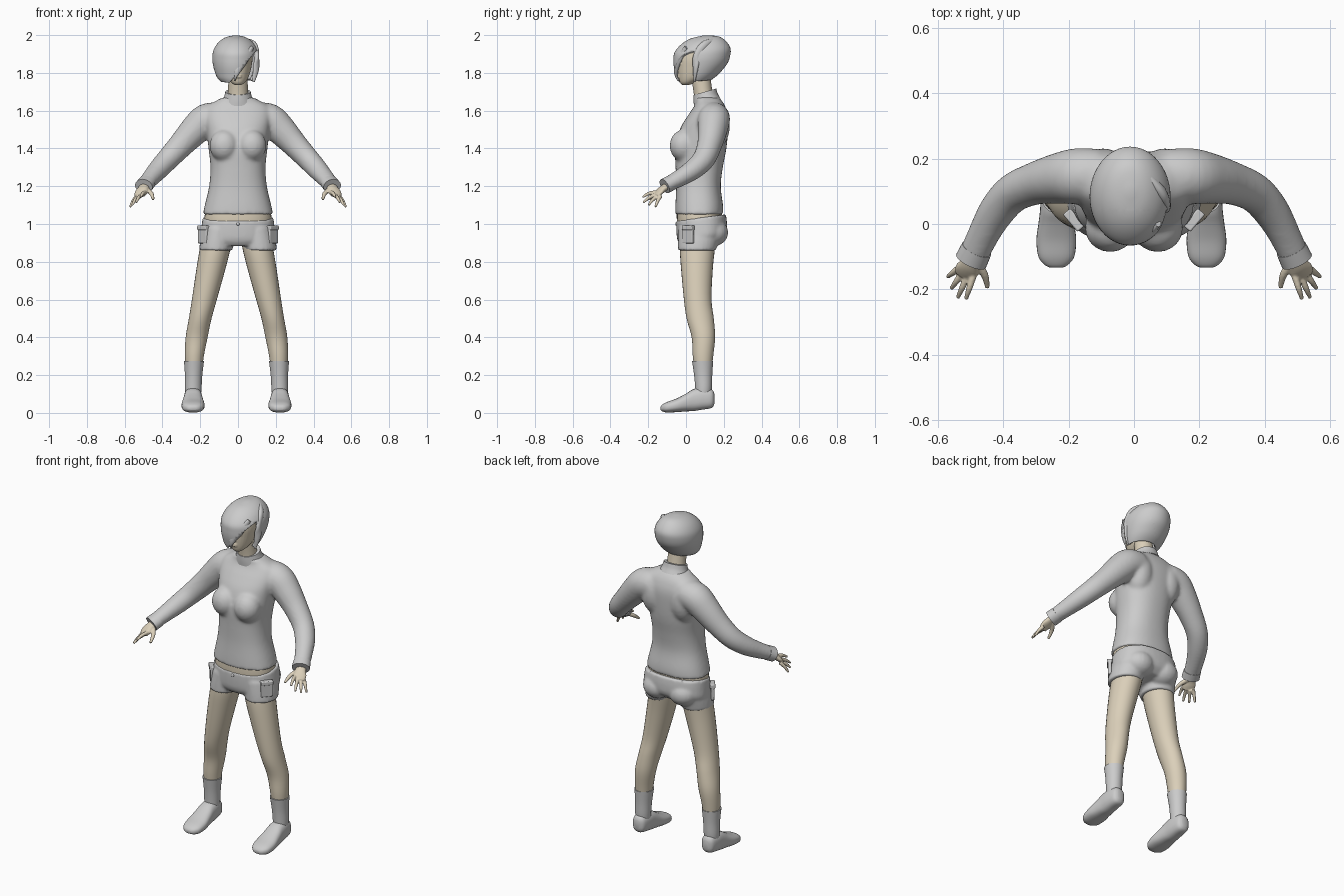
import bpy, bmesh, math
from mathutils import Vector, Matrix

cube = bpy.data.objects.get("Cube")
if cube:
    bpy.data.objects.remove(cube, do_unlink=True)


def material(name, rgb):
    m = bpy.data.materials.new(name)
    m.use_nodes = True
    m.diffuse_color = (*rgb, 1)
    m.node_tree.nodes["Principled BSDF"].inputs["Base Color"].default_value = (*rgb, 1)
    return m


GREY = material("cloth_grey", (0.6, 0.6, 0.6))
SKIN = material("skin_beige", (0.71, 0.63, 0.49))


def smooth_path(rings, steps):
    """Catmull-Rom interpolation of ring tuples."""
    out = []
    for i in range(len(rings) - 1):
        p0, p1, p2, p3 = (rings[min(max(i + k, 0), len(rings) - 1)] for k in (-1, 0, 1, 2))
        for s in range(steps):
            t = s / steps
            out.append([b + t / 2 * (c - a + t * (2 * a - 5 * b + 4 * c - d + t * (3 * (b - c) + d - a)))
                        for a, b, c, d in zip(p0, p1, p2, p3)])
    return out + [list(rings[-1])]


def loft(bm, rings, mode="z", seg=28, power=2.0, tilt=0.0, steps=4, side=1, shift=0.0):
    """Skin rings (x, y, z, half width, half depth) into a closed tube."""
    rows = smooth_path(rings, steps)
    centres = [Vector(r[:3]) for r in rows]
    loops = []
    for i, row in enumerate(rows):
        u, v = Vector((1, 0, 0)), Vector((0, 1, tilt))
        if mode == "y":
            v = Vector((0, 0, 1))
        elif mode == "path":
            t = centres[min(i + 1, len(rows) - 1)] - centres[max(i - 1, 0)]
            u = t.cross(Vector((0, 0, 1))).normalized()
            v = u.cross(t).normalized()
        loop = []
        for k in range(seg):
            a = math.tau * k / seg
            c, s = math.cos(a), math.sin(a)
            e = 2 / power
            p = (centres[i] + u * math.copysign(abs(c) ** e, c) * max(row[3], 0.002)
                 + v * math.copysign(abs(s) ** e, s) * max(row[4], 0.002))
            p.x = p.x * side + shift
            loop.append(bm.verts.new(p))
        loops.append(loop)
    for a, b in zip(loops, loops[1:]):
        for k in range(seg):
            n = (k + 1) % seg
            bm.faces.new((a[k], a[n], b[n], b[k]))
    bm.faces.new(loops[0])
    bm.faces.new(loops[-1])


def ball(bm, centre, radii):
    m = Matrix.Translation(centre) @ Matrix.Diagonal((*radii, 1))
    bmesh.ops.create_uvsphere(bm, u_segments=20, v_segments=12, radius=1, matrix=m)


def finish(name, bm, mat, voxel=None, relax=6, thick=None, bevel=None):
    if not thick:
        bmesh.ops.recalc_face_normals(bm, faces=bm.faces[:])
    me = bpy.data.meshes.new(name)
    bm.to_mesh(me)
    bm.free()
    me.materials.append(mat)
    ob = bpy.data.objects.new(name, me)
    bpy.context.collection.objects.link(ob)
    bpy.ops.object.select_all(action="DESELECT")
    ob.select_set(True)
    bpy.context.view_layer.objects.active = ob
    bpy.ops.object.shade_smooth_by_angle(angle=math.radians(50))
    if voxel:
        r = ob.modifiers.new("fuse", "REMESH")
        r.mode, r.voxel_size, r.use_smooth_shade = "VOXEL", voxel, True
        s = ob.modifiers.new("relax", "SMOOTH")
        s.factor, s.iterations = 0.5, relax
    if thick:
        s = ob.modifiers.new("thickness", "SOLIDIFY")
        s.thickness, s.offset = thick, -1
    if bevel:
        b = ob.modifiers.new("rounding", "BEVEL")
        b.width, b.segments = bevel, 3
    return ob


SIDES = (("left", 1), ("right", -1))

# Sweater: torso, bust, shoulder blades and sleeves fused together
bm = bmesh.new()
torso = [(1.05, .07, .187, .127), (1.1, .07, .176, .126), (1.2, .066, .153, .118), (1.3, .07, .146, .125),
         (1.4, .078, .156, .136), (1.5, .095, .168, .128), (1.57, .115, .18, .108), (1.62, .125, .168, .084),
         (1.65, .122, .12, .07), (1.67, .108, .082, .064)]
loft(bm, [(0, y, z, a, b) for z, y, a, b in torso], seg=40, power=2.3)
sleeve = [(.1, .15, 1.565, .08, .08), (.17, .147, 1.55, .086, .086), (.23, .14, 1.495, .078, .08),
          (.3, .125, 1.42, .066, .068), (.37, .095, 1.345, .06, .06), (.42, .04, 1.29, .056, .054),
          (.46, -.03, 1.245, .049, .046), (.495, -.105, 1.205, .046, .038)]
for _, s in SIDES:
    loft(bm, sleeve, "path", side=s)
    ball(bm, (s * .073, -.012, 1.415), (.078, .075, .085))
    ball(bm, (s * .095, .15, 1.52), (.08, .083, .13))
finish("sweater", bm, GREY, voxel=.009, relax=10)

# Standing collar
bm = bmesh.new()
loft(bm, [(0, .112, 1.645, .088, .07), (0, .104, 1.672, .074, .064), (0, .1, 1.7, .067, .06)],
     tilt=.28, seg=32)
finish("collar", bm, GREY)

# Cuffs and hands
for name, s in SIDES:
    bm = bmesh.new()
    loft(bm, [(.482, -.077, 1.219, .048, .041), (.499, -.113, 1.2, .05, .041)], "path", side=s)
    finish(name + "_cuff", bm, GREY)
    bm = bmesh.new()
    loft(bm, [(.48, -.07, 1.22, .026, .02), (.502, -.12, 1.188, .03, .018), (.512, -.142, 1.168, .037, .016),
              (.52, -.16, 1.15, .03, .011)], "path", side=s, seg=20)
    fingers = [((.493, -.16, 1.168), (.515, -.23, 1.142)), ((.51, -.158, 1.155), (.54, -.226, 1.114)),
               ((.524, -.148, 1.148), (.56, -.198, 1.1)), ((.535, -.134, 1.148), (.571, -.162, 1.09))]
    for base, tip in fingers:
        b, t = Vector(base), Vector(tip)
        m = b.lerp(t, .55) + Vector((0, 0, .007))
        loft(bm, [(*b, .011, .011), (*m, .0095, .0095), (*t, .006, .006)], "path", seg=10, side=s)
    loft(bm, [(.485, -.115, 1.185, .014, .013), (.458, -.155, 1.16, .012, .011), (.449, -.195, 1.13, .007, .007)],
         "path", seg=10, side=s)
    finish(name + "_hand", bm, SKIN, voxel=.0035, relax=3)

# Bare waist between sweater and shorts
bm = bmesh.new()
loft(bm, [(0, .075, .97, .175, .12), (0, .072, 1.03, .178, .121), (0, .07, 1.09, .168, .118)], power=2.3, seg=40)
finish("waist", bm, SKIN)

# Shorts: hips, seat and leg openings fused together
bm = bmesh.new()
loft(bm, [(0, .08, 1.034, .187, .132), (0, .083, .98, .194, .134), (0, .083, .93, .196, .128),
          (0, .075, .895, .17, .1)], power=2.3, tilt=.13, seg=40)
for _, s in SIDES:
    loft(bm, [(.1, .08, .98, .09, .12), (.111, .066, .91, .09, .108), (.117, .058, .86, .088, .1)], side=s)
    ball(bm, (s * .085, .138, .955), (.088, .086, .075))
finish("shorts", bm, GREY, voxel=.008, relax=5)

# Cargo pockets with flaps, and the front button
for name, s in SIDES:
    bm = bmesh.new()
    for z, depth, height in ((.94, .02, .085), (.98, .03, .024)):
        m = (Matrix.Translation((s * .184, .012, z)) @ Matrix.Rotation(-s * .7, 4, "Z")
             @ Matrix.Diagonal((depth, .07, height, 1)))
        bmesh.ops.create_cube(bm, size=1, matrix=m)
    finish(name + "_pocket", bm, GREY, bevel=.005)
bm = bmesh.new()
ball(bm, (0, -.05, 1.0), (.009, .007, .009))
finish("shorts_button", bm, GREY)

# Legs, socks and shoes
leg = [(.95, .1, .07, .08, .095), (.86, .115, .06, .081, .092), (.75, .138, .058, .076, .083),
       (.6, .17, .062, .066, .073), (.5, .192, .075, .06, .072), (.4, .211, .092, .058, .062),
       (.3, .223, .09, .05, .054), (.2, .226, .09, .04, .042)]
sock = [(.275, .225, .088, .053, .056), (.2, .227, .091, .046, .048), (.13, .229, .093, .044, .044),
        (.08, .229, .09, .04, .04)]
shoe = [(.15, .075, .018, .028), (.135, .075, .038, .049), (.085, .075, .047, .058), (.04, .068, .05, .058),
        (0, .055, .055, .047), (-.05, .04, .061, .036), (-.1, .03, .055, .028), (-.125, .026, .036, .018),
        (-.134, .024, .018, .009)]
for name, s in SIDES:
    for part, rows, mat in (("leg", leg, SKIN), ("sock", sock, GREY)):
        bm = bmesh.new()
        loft(bm, [(x, y, z, a, b) for z, x, y, a, b in rows], side=s, shift=-.008)
        finish(f"{name}_{part}", bm, mat)
    bm = bmesh.new()
    loft(bm, [(.23, y, z, a, b) for y, z, a, b in shoe], "y", power=2.5, side=s, shift=-.008)
    finish(name + "_shoe", bm, GREY)

# Neck
bm = bmesh.new()
loft(bm, [(0, .1, 1.64, .058, .055), (0, .09, 1.7, .053, .05), (0, .075, 1.8, .05, .052)])
finish("neck", bm, SKIN)

# Head with nose, lips, brows and eyelids fused together
bm = bmesh.new()
skull = [(1.736, -.002, .018, .018), (1.75, .012, .038, .044), (1.78, .038, .057, .077), (1.83, .058, .071, .102),
         (1.88, .064, .077, .108), (1.93, .07, .07, .098), (1.96, .075, .04, .06)]
loft(bm, [(0, y, z, a, b) for z, y, a, b in skull], seg=32)
loft(bm, [(0, -.03, 1.865, .007, .012), (0, -.043, 1.835, .009, .013), (0, -.047, 1.815, .014, .013),
          (0, -.035, 1.806, .012, .008)], seg=12)
for z in (1.788, 1.778):
    ball(bm, (0, -.035, z), (.02, .011, .0055))
for _, s in SIDES:
    ball(bm, (s * .03, -.024, 1.848), (.015, .013, .008))
    ball(bm, (s * .032, -.025, 1.868), (.022, .014, .006))
finish("head", bm, SKIN, voxel=.004, relax=3)

# Bob hair: a shell with a slanted opening cut for the face
bm = bmesh.new()
bob = [(1.755, -.006, .045, .086, .088), (1.775, -.01, .056, .1, .106), (1.8, -.011, .066, .11, .122),
       (1.84, -.012, .078, .12, .142), (1.88, -.012, .084, .124, .15), (1.92, -.012, .087, .118, .148),
       (1.96, -.012, .092, .093, .118), (1.987, -.012, .098, .055, .075), (1.998, -.01, .1, .01, .012)]
loft(bm, [(x, y, z, a, b) for z, x, y, a, b in bob], seg=48, tilt=.08)
bmesh.ops.recalc_face_normals(bm, faces=bm.faces[:])
floor = min(bm.faces, key=lambda f: f.calc_center_median().z if len(f.verts) > 4 else 9)
bmesh.ops.delete(bm, geom=[floor], context="FACES_ONLY")
cuts = [(Vector((-.03, 0, 1.765)), Vector((1, 0, -.84))), (Vector((0, .043, 1.8)), Vector((0, -1, 0)))]
for co, no in cuts:
    bmesh.ops.bisect_plane(bm, geom=bm.verts[:] + bm.edges[:] + bm.faces[:], plane_co=co, plane_no=no)
opening = [f for f in bm.faces if all((f.calc_center_median() - co).dot(no) > 0 for co, no in cuts)]
bmesh.ops.delete(bm, geom=opening, context="FACES")
finish("hair", bm, GREY, thick=.02)

# Loose locks along the fringe and the side
locks = {"fringe_lock": [(.075, .0, 1.935, .008, .012), (.04, -.035, 1.875, .012, .02),
                         (-.005, -.052, 1.81, .012, .018), (-.018, -.04, 1.757, .003, .004)],
         "side_lock": [(.03, .16, 1.975, .01, .01), (.08, .1, 1.945, .018, .025), (.098, .06, 1.89, .014, .022),
                       (.095, .05, 1.82, .012, .018), (.082, .045, 1.752, .004, .006)]}
for name, rows in locks.items():
    bm = bmesh.new()
    loft(bm, rows, "path", seg=14)
    finish(name, bm, GREY)
